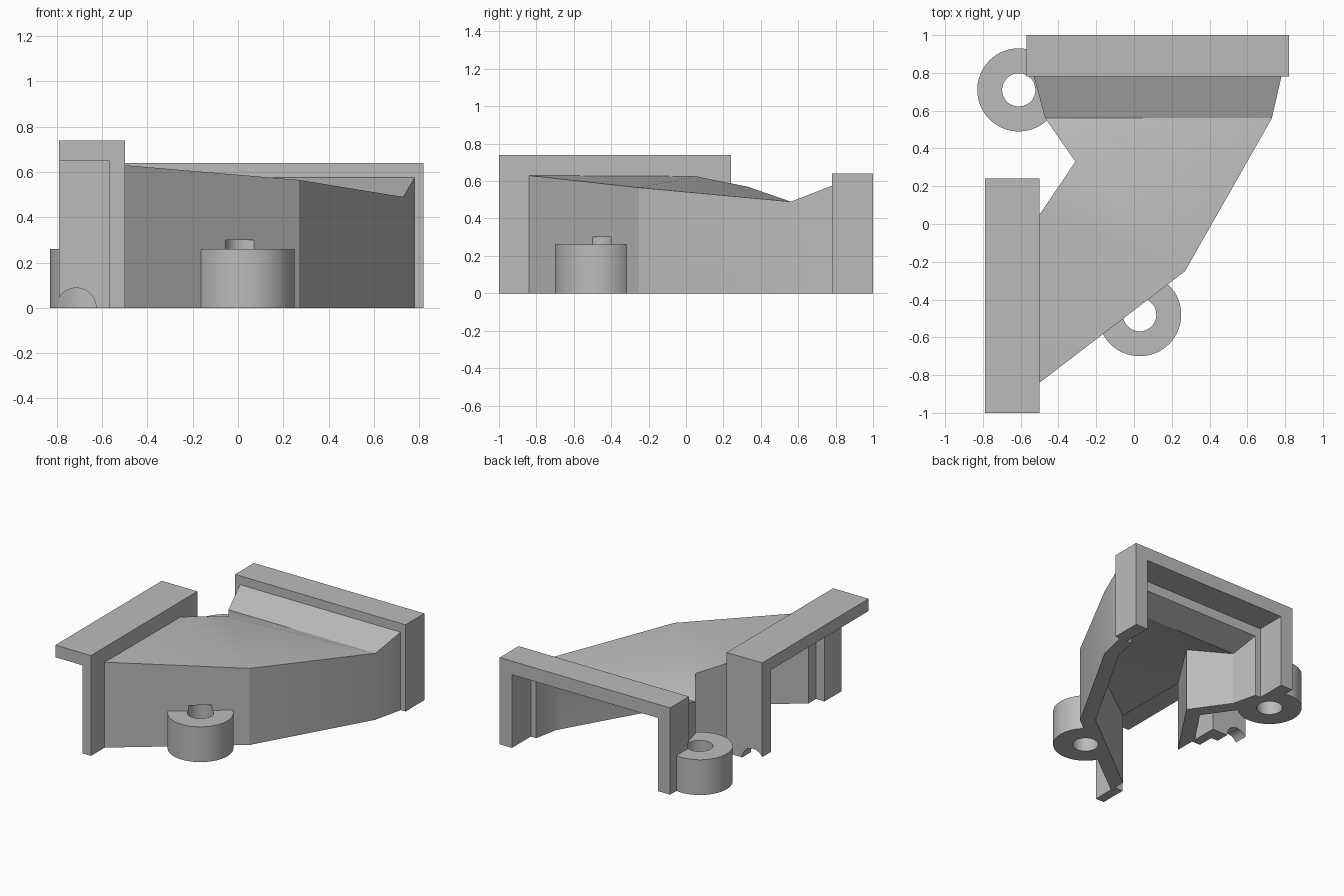
import bpy
import bmesh
import math
from mathutils import Matrix

cube = bpy.data.objects.get("Cube")
if cube:
    bpy.data.objects.remove(cube, do_unlink=True)

grey = bpy.data.materials.new("plain_grey")
grey.use_nodes = True
grey.diffuse_color = (0.5, 0.5, 0.5, 1)
grey.node_tree.nodes["Principled BSDF"].inputs["Base Color"].default_value = (0.5, 0.5, 0.5, 1)


def finish(bm, name):
    bmesh.ops.recalc_face_normals(bm, faces=bm.faces)
    mesh = bpy.data.meshes.new(name)
    bm.to_mesh(mesh)
    bm.free()
    mesh.materials.append(grey)
    ob = bpy.data.objects.new(name, mesh)
    bpy.context.scene.collection.objects.link(ob)
    return ob


def box(name, x, y, z):
    bm = bmesh.new()
    bmesh.ops.create_cube(bm, size=1)
    for v in bm.verts:
        v.co = [r[0] + (c + 0.5) * (r[1] - r[0]) for c, r in zip(v.co, (x, y, z))]
    return finish(bm, name)


def cylinder(name, radius, depth, centre, tilt=0):
    bm = bmesh.new()
    bmesh.ops.create_cone(bm, cap_ends=True, segments=64, radius1=radius, radius2=radius,
                          depth=depth, matrix=Matrix.Translation(centre) @ Matrix.Rotation(tilt, 4, "X"))
    return finish(bm, name)


def loft(name, sections, bottom):
    """Skin sections of (right x, y), (left x, y), right top, left top."""
    bm = bmesh.new()
    rings = []
    for (rx, ry), (lx, ly), rt, lt in sections:
        rings.append([bm.verts.new(p) for p in
                      ((rx, ry, bottom), (rx, ry, rt), (lx, ly, lt), (lx, ly, bottom))])
    for a, b in zip(rings, rings[1:]):
        for i in range(4):
            j = (i + 1) % 4
            bm.faces.new((a[i], a[j], b[j], b[i]))
    bm.faces.new(rings[0])
    bm.faces.new(rings[-1])
    bmesh.ops.triangulate(bm, faces=bm.faces)
    return finish(bm, name)


def combine(body, tool, operation):
    mod = body.modifiers.new(operation.lower(), "BOOLEAN")
    mod.operation = operation
    mod.solver = "EXACT"
    mod.object = tool
    bpy.context.view_layer.objects.active = body
    bpy.ops.object.modifier_apply(modifier=mod.name)
    bpy.data.objects.remove(tool, do_unlink=True)


# Tapering, bending duct; the end sections run on into the flanges
body = loft("duct_body", [
    ((-0.53, -0.84), (-0.53, 0.05), 0.63, 0.625),
    ((-0.5, -0.84), (-0.5, 0.05), 0.63, 0.625),
    ((0.27, -0.25), (-0.31, 0.33), 0.565, 0.57),
    ((0.73, 0.56), (-0.47, 0.56), 0.49, 0.49),
    ((0.78, 0.78), (-0.53, 0.78), 0.575, 0.575),
    ((0.78, 0.81), (-0.53, 0.81), 0.575, 0.575)], 0)

# Flanges and screw bosses
bosses = [(-0.61, 0.71), (0.03, -0.48)]
combine(body, box("side_flange", (-0.79, -0.5), (-1, 0.24), (0, 0.74)), "UNION")
combine(body, box("back_flange", (-0.57, 0.82), (0.78, 1), (0, 0.64)), "UNION")
for bx, by in bosses:
    combine(body, cylinder("screw_boss", 0.22, 0.26, (bx, by, 0.13)), "UNION")

# Hollow inside, open underneath
cutters = [
    loft("duct_cavity", [
        ((-0.52, -0.73), (-0.52, -0.16), 0.53, 0.525),
        ((0.19, -0.18), (-0.19, 0.33), 0.465, 0.47),
        ((0.64, 0.6), (-0.38, 0.6), 0.39, 0.39),
        ((0.68, 0.8), (-0.43, 0.8), 0.475, 0.475)], -0.1),
    box("side_recess", (-0.9, -0.57), (-1.1, 0.14), (-0.1, 0.65)),
    box("side_opening", (-0.6, -0.5), (-0.8, 0.02), (-0.1, 0.59)),
    box("back_opening", (-0.47, 0.72), (0.78, 1.1), (-0.1, 0.54)),
    cylinder("cable_notch", 0.088, 0.3, (-0.715, 0.2, 0), math.pi / 2),
]
cutters += [cylinder("screw_hole", 0.088, 0.4, (bx, by, 0.1)) for bx, by in bosses]
for cutter in cutters:
    combine(body, cutter, "DIFFERENCE")

# Smooth round bosses, sharp edges elsewhere
bpy.ops.object.select_all(action="DESELECT")
body.select_set(True)
bpy.context.view_layer.objects.active = body
bpy.ops.object.shade_smooth_by_angle(angle=math.radians(20))
